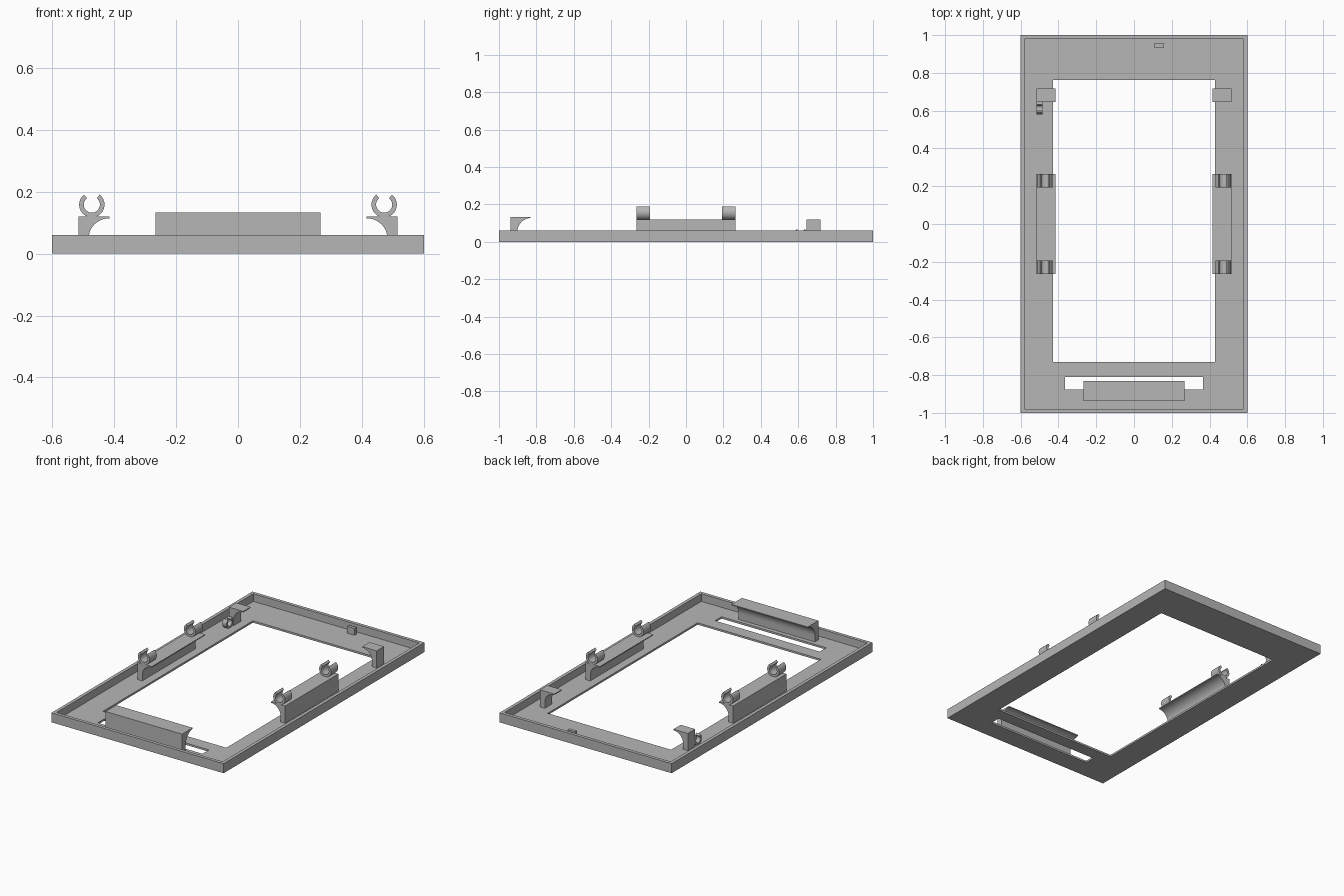
import bpy, bmesh, math
from mathutils import Vector

cube = bpy.data.objects.get("Cube")
if cube:
    bpy.data.objects.remove(cube, do_unlink=True)

grey = bpy.data.materials.new("plain_grey")
grey.use_nodes = True
COLOUR = (0.47, 0.47, 0.47, 1)
grey.diffuse_color = COLOUR
grey.node_tree.nodes["Principled BSDF"].inputs["Base Color"].default_value = COLOUR

FLOOR = 0.012   # floor thickness
RIM = 0.06      # rim height


def finish(name, bm, smooth=False):
    bmesh.ops.recalc_face_normals(bm, faces=bm.faces[:])
    mesh = bpy.data.meshes.new(name)
    bm.to_mesh(mesh)
    bm.free()
    obj = bpy.data.objects.new(name, mesh)
    bpy.context.collection.objects.link(obj)
    mesh.materials.append(grey)
    if smooth:
        bpy.ops.object.select_all(action='DESELECT')
        obj.select_set(True)
        bpy.context.view_layer.objects.active = obj
        bpy.ops.object.shade_smooth_by_angle(angle=math.radians(35))
    return obj


def box(name, x0, x1, y0, y1, z0, z1):
    bm = bmesh.new()
    bmesh.ops.create_cube(bm, size=1)
    for v in bm.verts:
        v.co = ((x0 + x1) / 2 + v.co.x * (x1 - x0),
                (y0 + y1) / 2 + v.co.y * (y1 - y0),
                (z0 + z1) / 2 + v.co.z * (z1 - z0))
    return finish(name, bm)


def extrude(name, profile, start, end, axis):
    """Extrude a (horizontal, z) profile along the x or y axis."""
    bm = bmesh.new()
    place = (lambda p: (start, p[0], p[1])) if axis == 'x' else (lambda p: (p[0], start, p[1]))
    face = bm.faces.new([bm.verts.new(place(p)) for p in profile])
    new = bmesh.ops.extrude_face_region(bm, geom=[face])["geom"]
    step = Vector((end - start, 0, 0)) if axis == 'x' else Vector((0, end - start, 0))
    bmesh.ops.translate(bm, vec=step, verts=[g for g in new if isinstance(g, bmesh.types.BMVert)])
    return finish(name, bm, smooth=True)


def arc(cx, cz, rx, rz, a0, a1, n):
    angles = [math.radians(a0 + (a1 - a0) * i / n) for i in range(n + 1)]
    return [(cx + rx * math.cos(a), cz + rz * math.sin(a)) for a in angles]


def ledge_profile(outer, stem, tip, top, s=1):
    """Upright stem with a lip carried on a concave quarter curve."""
    lip = top - 0.006
    curve = arc(tip, 0.05, stem - tip, lip - 0.05, 0, 90, 12)
    pts = [(outer, 0.006), (stem, 0.006)] + curve + [(tip, top), (outer, top)]
    return [(s * h, z) for h, z in pts]


def clip_profile(cx, cz, r_out, r_in, gap):
    return (arc(cx, cz, r_out, r_out, 90 + gap, 450 - gap, 28)
            + arc(cx, cz, r_in, r_in, 450 - gap, 90 + gap, 28))


# Shallow tray with a window and a slot cut through its floor
frame = box("tray_frame", -0.6, 0.6, -1, 1, 0, RIM)
cutters = [
    box("tray_cutter", -0.579, 0.579, -0.979, 0.979, FLOOR, 0.2),
    box("window_cutter", -0.43, 0.43, -0.73, 0.763, -0.1, 0.1),
    box("slot_cutter", -0.365, 0.365, -0.875, -0.81, -0.1, 0.1),
]
bpy.context.view_layer.objects.active = frame
for cutter in cutters:
    cutter.hide_render = True
    mod = frame.modifiers.new("cut", 'BOOLEAN')
    mod.operation = 'DIFFERENCE'
    mod.solver = 'EXACT'
    mod.object = cutter
    bpy.ops.object.modifier_apply(modifier=mod.name)
    bpy.data.objects.remove(cutter, do_unlink=True)

# Front ledge
extrude("front_ledge", ledge_profile(-0.937, -0.902, -0.832, 0.133), -0.267, 0.267, 'x')

# Side ledges, rear supports and tube clips on both sides
for side, s in (("left", 1), ("right", -1)):
    ledge = ledge_profile(0.515, 0.482, 0.415, 0.12, s)
    extrude(side + "_side_ledge", ledge, -0.265, 0.265, 'y')
    extrude(side + "_rear_support", ledge, 0.645, 0.718, 'y')
    clip = clip_profile(s * 0.472, 0.158, 0.041, 0.026, 38)
    extrude(side + "_front_clip", clip, -0.265, -0.193, 'y')
    extrude(side + "_rear_clip", clip, 0.193, 0.265, 'y')

# Small cable clip beside the right rear support
extrude("cable_clip", clip_profile(0.613, 0.042, 0.034, 0.021, 38), -0.515, -0.485, 'x')

# Small locating block by the back rim
box("locating_block", 0.105, 0.158, 0.935, 0.955, 0.006, 0.055)
